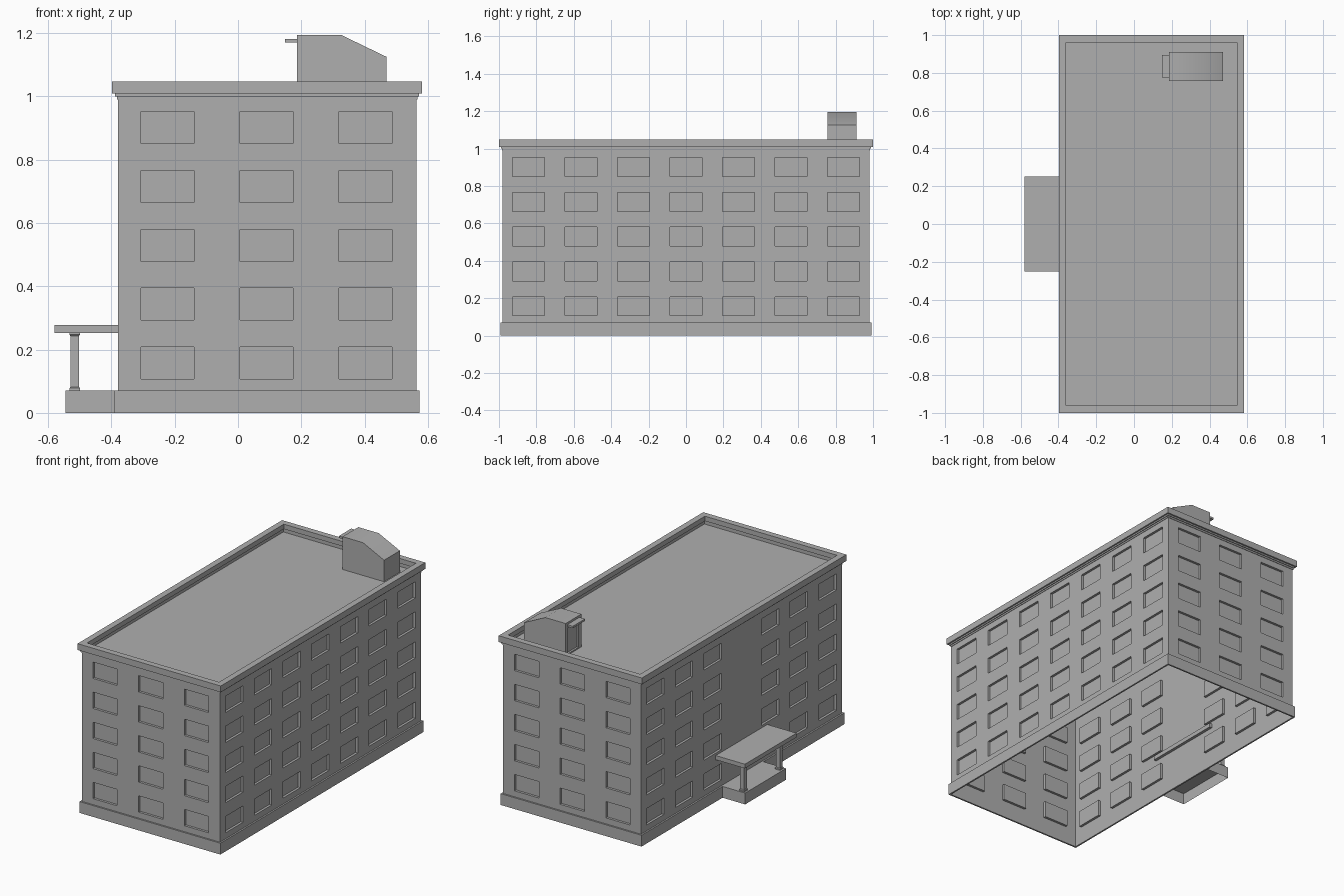
import bpy, bmesh
from mathutils import Vector

if "Cube" in bpy.data.objects:
    bpy.data.objects.remove(bpy.data.objects["Cube"])

X0, X1, Y0, Y1 = -0.38, 0.564, -0.982, 0.982   # outer wall rectangle
DEPTH = 0.015                                  # window recess

grey = bpy.data.materials.new("dark_grey")
grey.diffuse_color = (0.43, 0.43, 0.43, 1)
grey.use_nodes = True
grey.node_tree.nodes["Principled BSDF"].inputs["Base Color"].default_value = grey.diffuse_color


def finish(name, bm, fix=True):
    bmesh.ops.remove_doubles(bm, verts=bm.verts, dist=1e-5)
    if fix:
        bmesh.ops.recalc_face_normals(bm, faces=bm.faces)
    me = bpy.data.meshes.new(name)
    bm.to_mesh(me)
    bm.free()
    me.materials.append(grey)
    ob = bpy.data.objects.new(name, me)
    bpy.context.collection.objects.link(ob)
    return ob


def box(name, lo, hi, open_bottom=False):
    bm = bmesh.new()
    bmesh.ops.create_cube(bm, size=1)
    for v in bm.verts:
        v.co = Vector([(a + b) / 2 + c * (b - a) for a, b, c in zip(lo, hi, v.co)])
    bmesh.ops.recalc_face_normals(bm, faces=bm.faces)
    if open_bottom:
        low = [f for f in bm.faces if f.normal.z < -0.9]
        bmesh.ops.delete(bm, geom=low, context='FACES_ONLY')
    return finish(name, bm, False)


def wall(name, origin, along, length, cols, rows, z0, z1, depth=DEPTH):
    """Flat sheet with recessed rectangles; outward side is along x up."""
    o, u = Vector(origin), Vector(along)
    n = u.cross(Vector((0, 0, 1)))
    us = [0] + [c for pair in cols for c in pair] + [length]
    zs = [z0] + [c for pair in rows for c in pair] + [z1]
    bm = bmesh.new()

    def P(a, z, d=0):
        return bm.verts.new(o + u * a + Vector((0, 0, z)) - n * d)
    for i in range(len(us) - 1):
        for j in range(len(zs) - 1):
            q = [(us[i], zs[j]), (us[i + 1], zs[j]), (us[i + 1], zs[j + 1]), (us[i], zs[j + 1])]
            if i % 2 and j % 2:
                bm.faces.new([P(*c, depth) for c in q])
                for k in range(4):
                    a, b = q[k], q[(k + 1) % 4]
                    bm.faces.new([P(*a), P(*b), P(*b, depth), P(*a, depth)])
            else:
                bm.faces.new([P(*c) for c in q])
    return finish(name, bm, False)


def ring(name, profile):
    """Sweep an open (offset, z) profile round the wall rectangle."""
    bm = bmesh.new()
    loops = [[bm.verts.new(c) for c in ((X0 - d, Y0 - d, z), (X1 + d, Y0 - d, z),
                                        (X1 + d, Y1 + d, z), (X0 - d, Y1 + d, z))]
             for d, z in profile]
    for a, b in zip(loops, loops[1:]):
        for k in range(4):
            bm.faces.new((a[k], a[(k + 1) % 4], b[(k + 1) % 4], b[k]))
    return finish(name, bm)


def smooth(ob):
    bpy.context.view_layer.objects.active = ob
    ob.select_set(True)
    bpy.ops.object.shade_smooth_by_angle()
    ob.select_set(False)


# Walls with recessed windows
rows = [(0.107 + 0.186 * i, 0.208 + 0.186 * i) for i in range(5)]
end_x = [(-0.306, -0.139), (0.007, 0.174), (0.32, 0.487)]
side_y = [(-0.927 + 0.2808 * i, -0.757 + 0.2808 * i) for i in range(7)]
left_y = side_y[:3] + side_y[4:]
shift = lambda prs, s: [(a - s, b - s) for a, b in prs]
flip = lambda prs, s: [(s - b, s - a) for a, b in reversed(prs)]
W, L = X1 - X0, Y1 - Y0
wall("front_wall", (X0, Y0, 0), (1, 0, 0), W, shift(end_x, X0), rows, 0, 1.01)
wall("back_wall", (X1, Y1, 0), (-1, 0, 0), W, flip(end_x, X1), rows, 0, 1.01)
wall("right_wall", (X1, Y0, 0), (0, 1, 0), L, shift(side_y, Y0), rows, 0, 1.01)
wall("left_wall", (X0, Y1, 0), (0, -1, 0), L, flip(left_y, Y1), rows, 0, 1.01)

# Plinth, cornice with parapet (inner lip overhangs), roof
ring("plinth", [(0, 0), (0.01, 0), (0.01, 0.07), (0, 0.07)])
ring("cornice", [(0, 0.99), (0.003, 0.99), (0.003, 1.0), (0.008, 1.0), (0.008, 1.009),
                 (0.018, 1.009), (0.018, 1.048), (-0.02, 1.048), (-0.02, 1.018),
                 (-0.008, 1.018), (-0.008, 0.992)])
bm = bmesh.new()
bm.faces.new([bm.verts.new(c) for c in ((X0, Y0, .992), (X1, Y0, .992), (X1, Y1, .992), (X0, Y1, .992))])
finish("roof", bm, False)

# Rooftop stair hut: extruded side profile, open on the door side
HX, HY0, HY1 = 0.186, 0.757, 0.911
prof = [(HX, 0.992), (0.47, 0.992), (0.47, 1.125), (0.325, 1.195), (HX, 1.195)]
bm = bmesh.new()
a = [bm.verts.new((x, HY0, z)) for x, z in prof]
b = [bm.verts.new((x, HY1, z)) for x, z in prof]
bm.faces.new(a)
bm.faces.new(b[::-1])
for k in (1, 2, 3):
    bm.faces.new((a[k], b[k], b[k + 1], a[k + 1]))
smooth(finish("stair_hut", bm))
wall("stair_hut_door", (HX, HY1, 0), (0, -1, 0), HY1 - HY0, [(0.025, 0.127)],
     [(1.0, 1.16)], 0.992, 1.195, 0.012)
box("stair_hut_awning", (0.148, 0.775, 1.17), (0.188, 0.895, 1.182))

# Entrance porch
box("porch_base", (-0.545, -0.2, 0), (-0.385, 0.2, 0.07), open_bottom=True)
box("porch_canopy", (-0.58, -0.252, 0.252), (-0.362, 0.252, 0.278))


# Square columns with base and capital
def column(name, y):
    x = -0.516
    pts = [(0.017, 0.07), (0.017, 0.078), (0.0135, 0.082), (0.0135, 0.243), (0.017, 0.247), (0.017, 0.252)]
    bm = bmesh.new()
    loops = [[bm.verts.new((x + sx * r, y + sy * r, z))
              for sx, sy in ((-1, -1), (1, -1), (1, 1), (-1, 1))] for r, z in pts]
    for a, b in zip(loops, loops[1:]):
        for k in range(4):
            bm.faces.new((a[k], a[(k + 1) % 4], b[(k + 1) % 4], b[k]))
    finish(name, bm)


column("porch_column_near", -0.175)
column("porch_column_far", 0.175)
